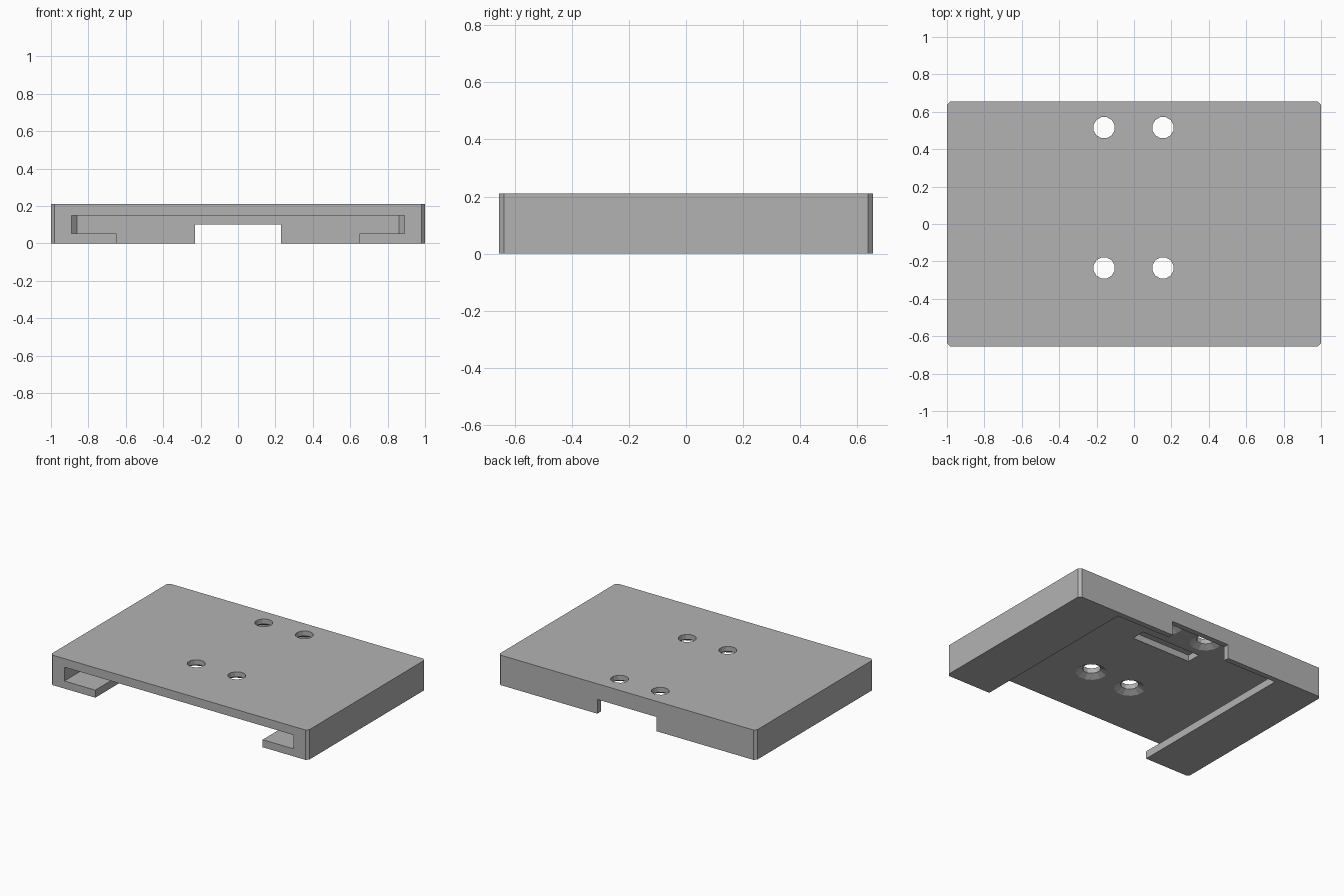
import bpy, bmesh, math

if "Cube" in bpy.data.objects:
    bpy.data.objects.remove(bpy.data.objects["Cube"], do_unlink=True)

gray = bpy.data.materials.new("plain_gray")
gray.use_nodes = True
color = (0.45, 0.45, 0.45, 1)
gray.diffuse_color = color
gray.node_tree.nodes["Principled BSDF"].inputs["Base Color"].default_value = color

W, D, H = 1.0, 0.655, 0.21
SLOT_TOP, LIP_TOP, BACK = 0.15, 0.053, 0.617
NOTCH = 0.23


def link(name, bm):
    bmesh.ops.recalc_face_normals(bm, faces=bm.faces)
    mesh = bpy.data.meshes.new(name)
    bm.to_mesh(mesh)
    bm.free()
    mesh.materials.append(gray)
    obj = bpy.data.objects.new(name, mesh)
    bpy.context.collection.objects.link(obj)
    return obj


def prism(name, points, z0, z1):
    """Extrude an outline in plan from z0 to z1."""
    bm = bmesh.new()
    face = bm.faces.new([bm.verts.new((x, y, z0)) for x, y in points])
    top = bmesh.ops.extrude_face_region(bm, geom=[face])["geom"]
    bmesh.ops.translate(bm, vec=(0, 0, z1 - z0),
                        verts=[v for v in top if isinstance(v, bmesh.types.BMVert)])
    return link(name, bm)


def box(name, hw, y0, y1, z0, z1):
    return prism(name, [(-hw, y0), (hw, y0), (hw, y1), (-hw, y1)], z0, z1)


def turned(name, x, y, profile, sides=12):
    """Closed round cutter from (radius, height) rings."""
    bm = bmesh.new()
    rings = []
    for r, z in profile:
        angles = [math.tau * (i + 0.5) / sides for i in range(sides)]
        rings.append([bm.verts.new((x + r * math.cos(a), y + r * math.sin(a), z))
                      for a in angles])
    for low, high in zip(rings, rings[1:]):
        for i in range(sides):
            j = (i + 1) % sides
            bm.faces.new((low[i], low[j], high[j], high[i]))
    bm.faces.new(rings[0])
    bm.faces.new(rings[-1])
    return link(name, bm)


# Plate body with clipped vertical corners
c = 0.018
plate = prism("mounting_plate", [
    (-W + c, -D), (W - c, -D), (W, -D + c), (W, D - c),
    (W - c, D), (-W + c, D), (-W, D - c), (-W, -D + c)], 0, H)

# Slide-in slot with clipped inner corners, open at the front
s, k = 0.89, 0.03
cutters = [
    prism("slot_cutter", [(-s, -1), (s, -1), (s, BACK - k), (s - k, BACK),
                          (-s + k, BACK), (-s, BACK - k)], LIP_TOP, SLOT_TOP),
    # Opening between the two lips
    box("opening_cutter", 0.65, -1, BACK, -0.1, 0.1),
    # Notch through the back wall
    box("notch_cutter", NOTCH, 0.5, 1, -0.1, 0.1),
    # Catch pocket in the slot ceiling
    box("catch_cutter", NOTCH, 0.265, 0.365, 0.12, 0.195),
]
# Four countersunk screw holes
for x in (-0.16, 0.155):
    for y in (-0.235, 0.515):
        cutters.append(turned("screw_hole_cutter", x, y, [
            (0.1, 0.12), (0.1, SLOT_TOP), (0.058, 0.175), (0.058, 0.3)]))

for cutter in cutters:
    mod = plate.modifiers.new(cutter.name, "BOOLEAN")
    mod.operation = "DIFFERENCE"
    mod.solver = "EXACT"
    mod.object = cutter

# Bake the cuts and discard the cutters
bpy.context.view_layer.update()
graph = bpy.context.evaluated_depsgraph_get()
result = bpy.data.meshes.new_from_object(plate.evaluated_get(graph))
plate.modifiers.clear()
plate.data = result
for cutter in cutters:
    bpy.data.objects.remove(cutter, do_unlink=True)
